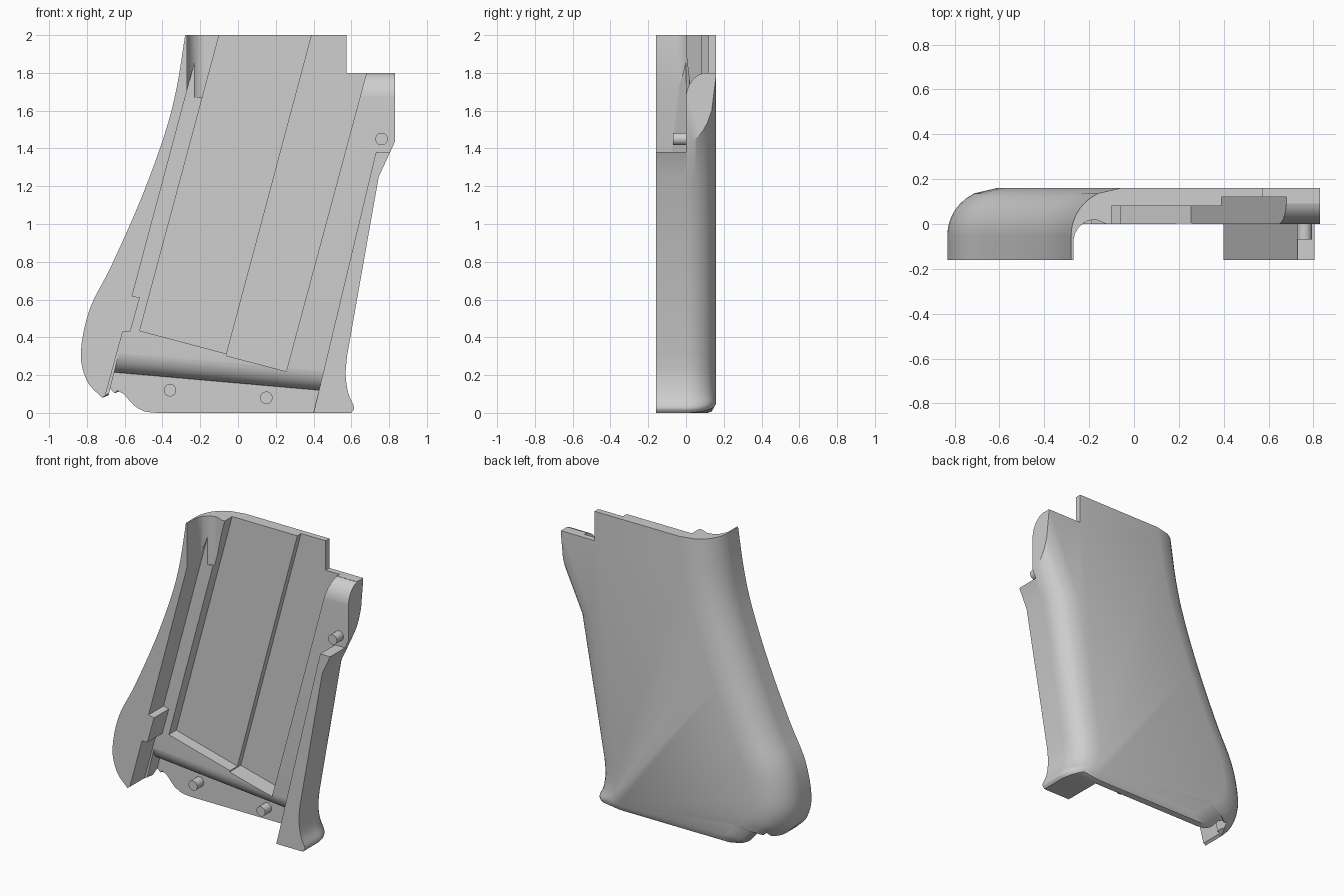
import bpy
import bmesh
from math import sin, cos, pi, sqrt, radians
from mathutils import Vector

cube = bpy.data.objects.get("Cube")
if cube:
    bpy.data.objects.remove(cube, do_unlink=True)

grey = bpy.data.materials.new("plain_grey")
grey.use_nodes = True
GREY = (0.62, 0.62, 0.62, 1)
grey.diffuse_color = GREY
grey.node_tree.nodes["Principled BSDF"].inputs["Base Color"].default_value = GREY


def loft(name, rings):
    """Closed solid through equal rings of points, capped at both ends."""
    bm = bmesh.new()
    rows = [[bm.verts.new(p) for p in ring] for ring in rings]
    n = len(rows[0])
    for a, b in zip(rows, rows[1:]):
        for i in range(n):
            j = (i + 1) % n
            bm.faces.new((a[i], a[j], b[j], b[i]))
    bm.faces.new(rows[0][::-1])
    bm.faces.new(rows[-1])
    if bm.calc_volume(signed=True) < 0:
        bmesh.ops.reverse_faces(bm, faces=bm.faces[:])
    mesh = bpy.data.meshes.new(name)
    bm.to_mesh(mesh)
    bm.free()
    mesh.materials.append(grey)
    ob = bpy.data.objects.new(name, mesh)
    bpy.context.collection.objects.link(ob)
    return ob


def volume(mesh):
    bm = bmesh.new()
    bm.from_mesh(mesh)
    v = bm.calc_volume(signed=True)
    bm.free()
    return v


def cut(target, cutter):
    """Subtract the cutter with the first solver that leaves a sound solid."""
    cutter.hide_render = True
    before = volume(target.data)
    mod = target.modifiers.new("cut", 'BOOLEAN')
    mod.operation = 'DIFFERENCE'
    mod.object = cutter
    result = target.data
    for solver in ('MANIFOLD', 'EXACT', 'FLOAT'):
        mod.solver = solver
        bpy.context.view_layer.update()
        graph = bpy.context.evaluated_depsgraph_get()
        mesh = bpy.data.meshes.new_from_object(target.evaluated_get(graph))
        if before * 0.3 < volume(mesh) < before * 0.9999:
            result = mesh
            break
    target.modifiers.remove(mod)
    target.data = result
    bpy.data.objects.remove(cutter, do_unlink=True)


def pocket(target, outline, depth):
    """Cut an x-z outline from the front down to y = depth."""
    cut(target, loft("pocket", [[(x, y, z) for x, z in outline] for y in (-0.5, depth)]))


def smooth_path(pts, steps=4):
    """Catmull-Rom curve through the points."""
    p = [Vector(q) for q in pts]
    p = [p[0] * 2 - p[1]] + p + [p[-1] * 2 - p[-2]]
    out = []
    for a, b, c, d in zip(p, p[1:], p[2:], p[3:]):
        for k in range(steps):
            t = k / steps
            out.append(0.5 * (2 * b + (c - a) * t + (2 * a - 5 * b + 4 * c - d) * t * t
                              + (3 * b - a - 3 * c + d) * t ** 3))
    return out + [p[-2]]


# Shell outline: x, z, back inset x, back inset z, rounding depth
left = [(-.28, 2), (-.325, 1.72), (-.39, 1.47), (-.515, 1.13), (-.67, .78),
        (-.785, .55), (-.832, .32), (-.80, .17), (-.72, .08)]
left = [(p[0], p[1], .22, .1 * max(0, 1 - p[1] / .4), .21) for p in smooth_path(left)]
foot = [(-.69, .1, .19, .07, .18), (-.64, .09, .17, .05, .15), (-.57, .03, .14, .06, .12),
        (-.5, .006, .1, .05, .08), (-.43, 0, .07, .05, .05), (.4, 0, 0, .05, .05)]
right = [(.6, 0), (.615, .03), (.585, .1), (.57, .2), (.577, .3)]
right = [(p[0], p[1], -.16, max(0, .05 - p[1] / 4), .16) for p in smooth_path(right)]
right += [(.745, 1.25, -.16, 0, .16), (1.0, 1.8, -.165, 0, .16)]
top = [(.575, 1.8, 0, 0, .16), (.575, 2, 0, 0, .16)]
BACK = .16


def shell_ring(y):
    ring = []
    for x, z, ix, iz, r in left + foot + right + top:
        t = min(1, max(0, (y - BACK + r) / r))
        k = 1 - sqrt(1 - t * t)
        ring.append((x + ix * k, y, z + iz * k))
    return ring


levels = [-.16] + [BACK - .21 * cos(i * pi / 28) for i in range(15)]
shell = loft("grip_shell", [shell_ring(y) for y in levels])

# Flat end of the upper ear
cut(shell, loft("ear_trim", [[(x, y, z) for y, z in ((-1, 1), (1, 1), (1, 3), (-1, 3))]
                             for x in (.83, 1.3)]))

# Main recess, leaving the raised left and right rims
pocket(shell, [(-.165, 2.1), (-.56, .62), (-.52, .61), (-.57, .43), (-.61, .43), (-.755, -.1),
               (.376, -.1), (.73, 1.38), (1, 1.38), (1, 2.1)], 0)
# Two stepped slanted channels
pocket(shell, [(-.073, 2.1), (-.52, .435), (0, .297), (.47, 2.1)], .08)
pocket(shell, [(.417, 2.1), (-.063, .303), (.255, .22), (.68, 1.8), (.76, 2.1)], .12)

# Foot recess with a rounded ridge above it
ridge = [(-.4, -.5), (-.4, .1)]
ridge += [(.12 - .12 * cos(a), .1 - .101 * sin(a)) for a in [i * pi / 20 for i in range(11)]]
ridge += [(.12, -.5)]
cut(shell, loft("foot_cut", [[(x + .24 * d, y, z + .97 * d) for d, y in ridge]
                             for x, z in ((-.655, .215), (.428, .12))]))

# Rounded top of the ear
ear = [(-.5, 1.66)] + [(.109 - .11 * cos(a), 1.66 + .14 * sin(a))
                       for a in [i * pi / 20 for i in range(10)]] + [(.1, 1.9), (-.5, 1.9)]
cut(shell, loft("ear_round", [[(x, y, z) for y, z in ear] for x in (.6, 1)]))

# Scoop behind the top of the left rim
scoop = [(-.27, -.5)] + [(-.17 - .1 * cos(a), -.08 + .1 * sin(a))
                         for a in [i * pi / 16 for i in range(9)]] + [(-.1, -.01), (-.1, -.5)]
cut(shell, loft("scoop", [[(x, y, z) for x, y in scoop] for z in (1.67, 2.1)]))

# Locating pegs
pegs = []
for name, x, z, base in (("ear_peg", .76, 1.45, 0), ("foot_peg_outer", -.36, .12, .1),
                         ("foot_peg_inner", .15, .08, .1)):
    circle = [(x + .033 * cos(i * pi / 12), z + .033 * sin(i * pi / 12)) for i in range(24)]
    pegs.append(loft(name, [[(u, y, v) for u, v in circle] for y in (base - .07, base + .01)]))

# Smooth rounded areas, keep crisp edges
bpy.ops.object.select_all(action='DESELECT')
for ob in [shell] + pegs:
    ob.select_set(True)
bpy.context.view_layer.objects.active = shell
bpy.ops.object.shade_smooth_by_angle(angle=radians(30))
